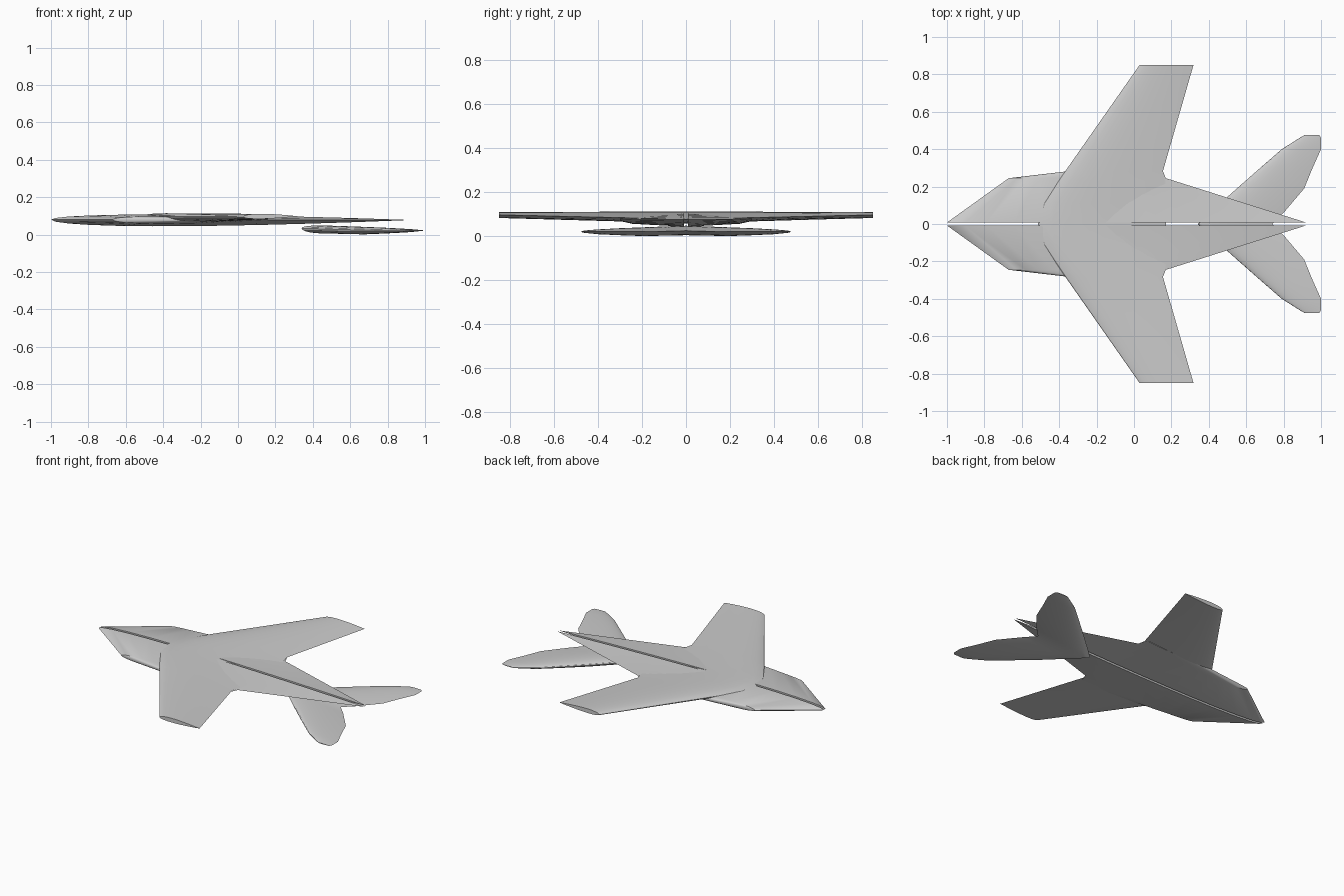
import bpy, bmesh, math

N = 14  # chordwise steps


def thickness(t):
    # teardrop airfoil thickness, peak 1 at 30% chord
    return 10 * (0.2969 * math.sqrt(t) - 0.126 * t - 0.3516 * t**2
                 + 0.2843 * t**3 - 0.1036 * t**4)


def section(bm, y, x0, x1, z0, z1, up, low):
    # closed airfoil loop from leading edge x0 to trailing edge x1
    ts = [(1 - math.cos(math.pi * i / N)) / 2 for i in range(N + 1)]
    loop = [(t, up) for t in reversed(ts)] + [(t, -low) for t in ts[1:]]
    return [bm.verts.new((x0 + (x1 - x0) * t, y,
                          z0 + (z1 - z0) * t + a * thickness(t)))
            for t, a in loop]


def loft(name, stations, angle=25):
    bm = bmesh.new()
    rings = [section(bm, *s) for s in stations]
    for a, b in zip(rings, rings[1:]):
        for i in range(len(a)):
            j = (i + 1) % len(a)
            bm.faces.new((a[i], a[j], b[j], b[i]))
    bm.faces.new(rings[0])
    bm.faces.new(rings[-1])
    bmesh.ops.recalc_face_normals(bm, faces=bm.faces)
    me = bpy.data.meshes.new(name)
    bm.to_mesh(me)
    bm.free()
    ob = bpy.data.objects.new(name, me)
    bpy.context.collection.objects.link(ob)
    bpy.ops.object.select_all(action='DESELECT')
    ob.select_set(True)
    bpy.context.view_layer.objects.active = ob
    bpy.ops.object.shade_smooth_by_angle(angle=math.radians(angle))
    return ob


def flip(stations):
    return [(-s[0],) + s[1:] for s in reversed(stations)]


# stations: y, leading x, trailing x, leading z, trailing z, upper, lower depth
# Fuselage: two lifting halves with a narrow slot between them
body = [(0.008, -1.0, 0.92, 0.08, 0.078, 0.028, 0.035),
        (0.245, -0.67, 0.17, 0.08, 0.078, 0.018, 0.022),
        (0.30, -0.20, 0.148, 0.08, 0.08, 0.010, 0.010)]
loft("fuselage_left", body)
loft("fuselage_right", flip(body))

# Swept main wing
wing = [(0.11, -0.485, 0.17, 0.098, 0.080, 0.020, 0.031),
        (0.23, -0.403, 0.168, 0.098, 0.083, 0.019, 0.028),
        (0.28, -0.369, 0.154, 0.098, 0.085, 0.018, 0.026),
        (0.85, 0.03, 0.318, 0.095, 0.098, 0.015, 0.012)]
loft("main_wing", flip(wing)
     + [(0.0, -0.513, 0.17, 0.098, 0.078, 0.021, 0.032)] + wing)

# Swept tailplane with rounded tips
tail = [(0.06, 0.405, 0.80, 0.032, 0.024, 0.017, 0.025),
        (0.19, 0.55, 0.91, 0.027, 0.022, 0.016, 0.024),
        (0.30, 0.675, 0.955, 0.024, 0.022, 0.014, 0.018),
        (0.40, 0.79, 1.0, 0.022, 0.022, 0.010, 0.012),
        (0.46, 0.885, 1.0, 0.022, 0.022, 0.005, 0.006),
        (0.476, 0.912, 0.99, 0.022, 0.022, 0.002, 0.002)]
loft("tailplane", flip(tail)
     + [(0.0, 0.34, 0.74, 0.034, 0.026, 0.017, 0.026)] + tail)
